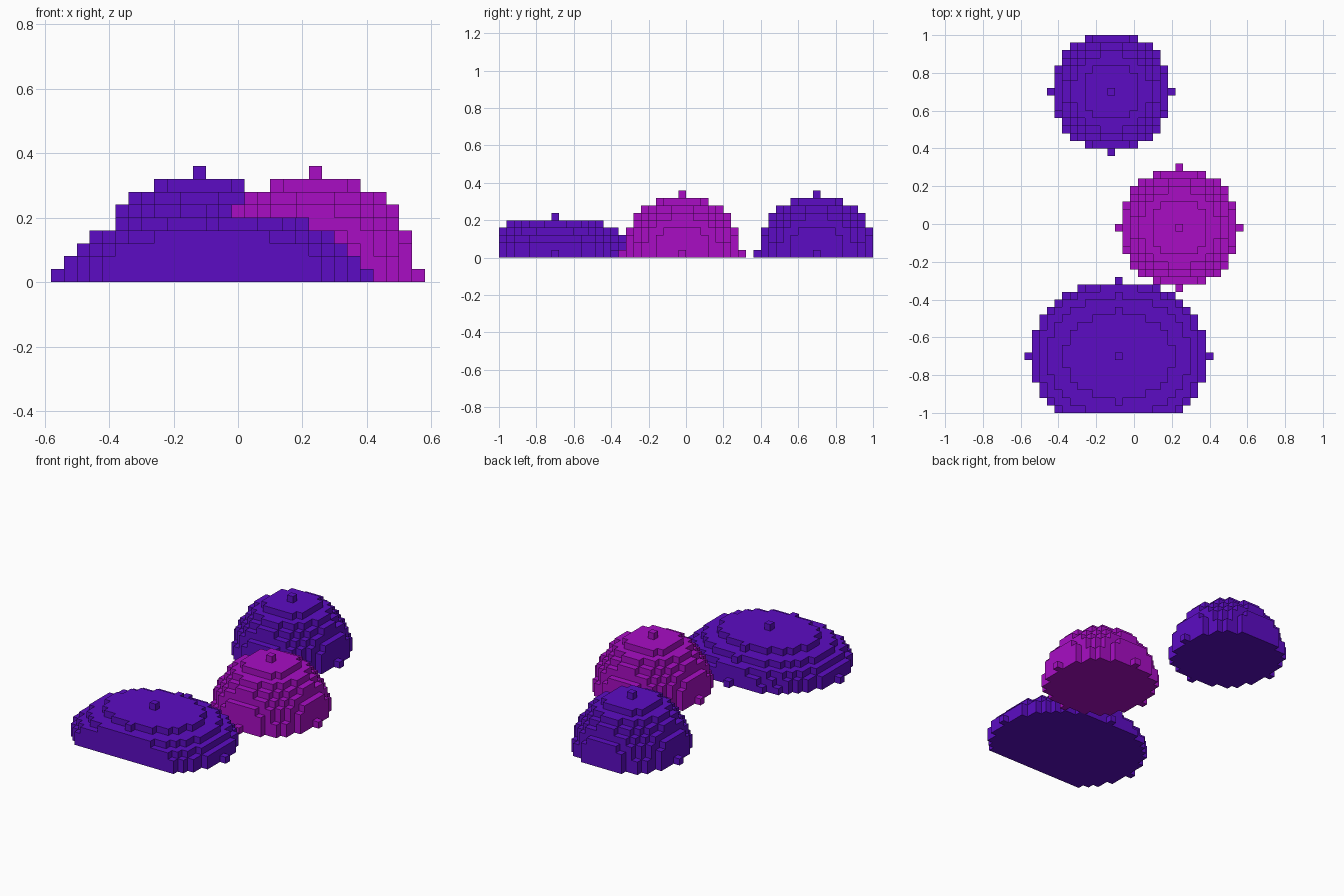
import bpy
import bmesh
from mathutils import Vector

cube = bpy.data.objects.get("Cube")
if cube:
    bpy.data.objects.remove(cube, do_unlink=True)

V = 0.04                      # block size
NX, NY = 29, 50               # grid size in blocks, used for clipping and centring


def make_material(name, rgb):
    mat = bpy.data.materials.new(name)
    mat.use_nodes = True
    color = (*rgb, 1.0)
    mat.diffuse_color = color
    mat.node_tree.nodes["Principled BSDF"].inputs["Base Color"].default_value = color
    return mat


purple = make_material("violet", (0.107, 0.0037, 0.546))
magenta = make_material("magenta", (0.392, 0.004, 0.552))

# Outward direction with the two in-plane axes of each block side
SIDES = []
for axis in range(3):
    for sign in (1, -1):
        n, u = Vector((0, 0, 0)), Vector((0, 0, 0))
        n[axis] = sign
        u[(axis + 1) % 3] = 1
        SIDES.append((n, u, n.cross(u)))


def block_dome(name, centre, radii, mat):
    """Half ellipsoid of blocks, clipped to the grid; only outer sides are made."""
    ci, cj = centre
    rx, ry, rz = radii
    cells = {
        (i, j, k)
        for i in range(max(0, ci - rx), min(NX, ci + rx + 1))
        for j in range(max(0, cj - ry), min(NY, cj + ry + 1))
        for k in range(rz + 1)
        if ((i - ci) / rx) ** 2 + ((j - cj) / ry) ** 2 + (k / rz) ** 2 <= 1.000001
    }
    origin = Vector((ci, cj, 0))
    bm = bmesh.new()
    for cell in sorted(cells):
        c = Vector(cell)
        for n, u, w in SIDES:
            if tuple(int(round(a)) for a in c + n) in cells:
                continue
            mid = c - origin + n * 0.5
            corners = [mid + (u * a + w * b) * 0.5
                       for a, b in ((-1, -1), (1, -1), (1, 1), (-1, 1))]
            bm.faces.new([bm.verts.new(p * V) for p in corners])
    bmesh.ops.remove_doubles(bm, verts=bm.verts[:], dist=V * 0.01)
    mesh = bpy.data.meshes.new(name)
    bm.to_mesh(mesh)
    bm.free()
    mesh.materials.append(mat)
    obj = bpy.data.objects.new(name, mesh)
    obj.location = ((ci + 0.5 - NX / 2) * V, (cj + 0.5 - NY / 2) * V, V / 2)
    bpy.context.collection.objects.link(obj)
    return obj


# Wide low mound at the front, two round domes behind it
block_dome("front_mound", (12, 7), (12, 10, 5), purple)
block_dome("middle_dome", (20, 24), (8, 8, 8), magenta)
block_dome("back_dome", (11, 42), (8, 8, 8), purple)
